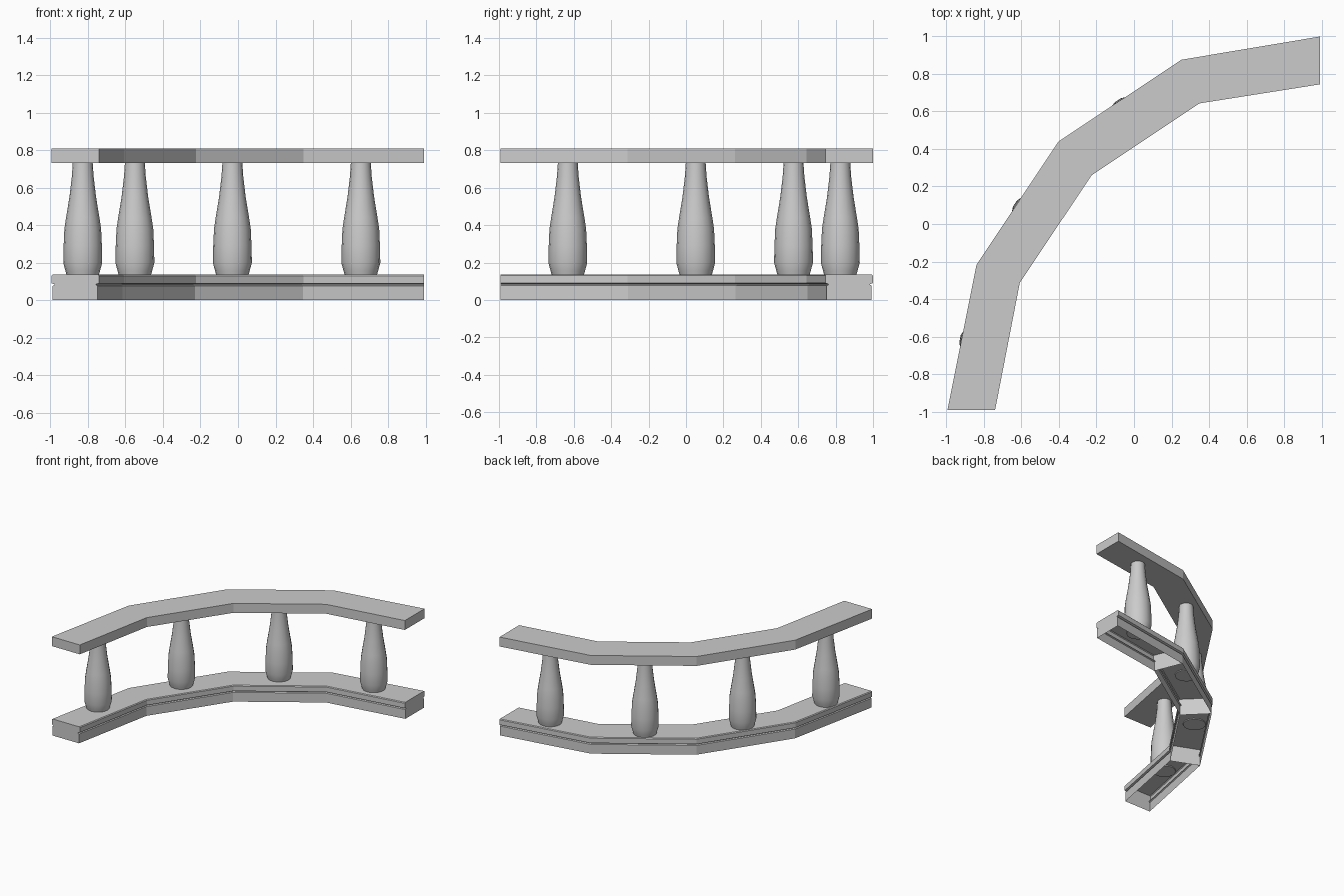
import bpy, bmesh, math
from mathutils import Vector

if "Cube" in bpy.data.objects:
    bpy.data.objects.remove(bpy.data.objects["Cube"])

# Joint lines of the curved railing in plan: outer and inner corners
OUTER = [(-0.995, -0.993), (-0.84, -0.218), (-0.403, 0.44), (0.253, 0.876), (0.993, 1.0)]
INNER = [(-0.741, -0.993), (-0.609, -0.313), (-0.225, 0.261), (0.348, 0.643), (0.993, 0.745)]
PILLARS = [(-0.828, -0.632), (-0.55, 0.052), (-0.03, 0.575), (0.655, 0.825)]

# (inset, z) side mouldings, and (radius, z) baluster outline
BASE = [(0.007, 0.0), (0.007, 0.076), (0.016, 0.081), (0.016, 0.085), (0.0, 0.09), (0.0, 0.13), (0.006, 0.136)]
RAIL = [(0.0, 0.732), (0.0, 0.809)]
TURNING = [(0.085, 0.13), (0.092, 0.155), (0.104, 0.2), (0.102, 0.29), (0.098, 0.38),
           (0.089, 0.44), (0.071, 0.55), (0.058, 0.66), (0.053, 0.735)]


def finish(name, bm):
    bmesh.ops.recalc_face_normals(bm, faces=bm.faces)
    mesh = bpy.data.meshes.new(name)
    bm.to_mesh(mesh)
    bm.free()
    obj = bpy.data.objects.new(name, mesh)
    bpy.context.collection.objects.link(obj)
    return obj


def loft(name, rings, open_bottom=False):
    bm = bmesh.new()
    loops = [[bm.verts.new(p) for p in ring] for ring in rings]
    n = len(loops[0])
    for a, b in zip(loops, loops[1:]):
        for j in range(n):
            k = (j + 1) % n
            bm.faces.new((a[j], a[k], b[k], b[j]))
    bm.faces.new(loops[-1])
    if not open_bottom:
        bm.faces.new(loops[0][::-1])
    return finish(name, bm)


def section(name, i, profile, open_bottom=False):
    o0, o1, n0, n1 = (Vector(p) for p in (OUTER[i], OUTER[i + 1], INNER[i], INNER[i + 1]))
    rings = []
    for inset, z in profile:
        d0, d1 = (n0 - o0).normalized() * inset, (n1 - o1).normalized() * inset
        rings.append([(p.x, p.y, z) for p in (n0 - d0, n1 - d1, o1 + d1, o0 + d0)])
    loft(name, rings, open_bottom)


for i, (px, py) in enumerate(PILLARS):
    # hollow plinth section and solid handrail section
    section(f"base_section_{i + 1}", i, BASE, True)
    section(f"top_rail_section_{i + 1}", i, RAIL)
    # turned baluster
    rings = [[(px + r * math.cos(a), py + r * math.sin(a), z)
              for a in (math.tau * k / 16 for k in range(16))] for r, z in TURNING]
    obj = loft(f"baluster_{i + 1}", rings)
    bpy.ops.object.select_all(action='DESELECT')
    obj.select_set(True)
    bpy.context.view_layer.objects.active = obj
    bpy.ops.object.shade_smooth_by_angle(angle=math.radians(40))
